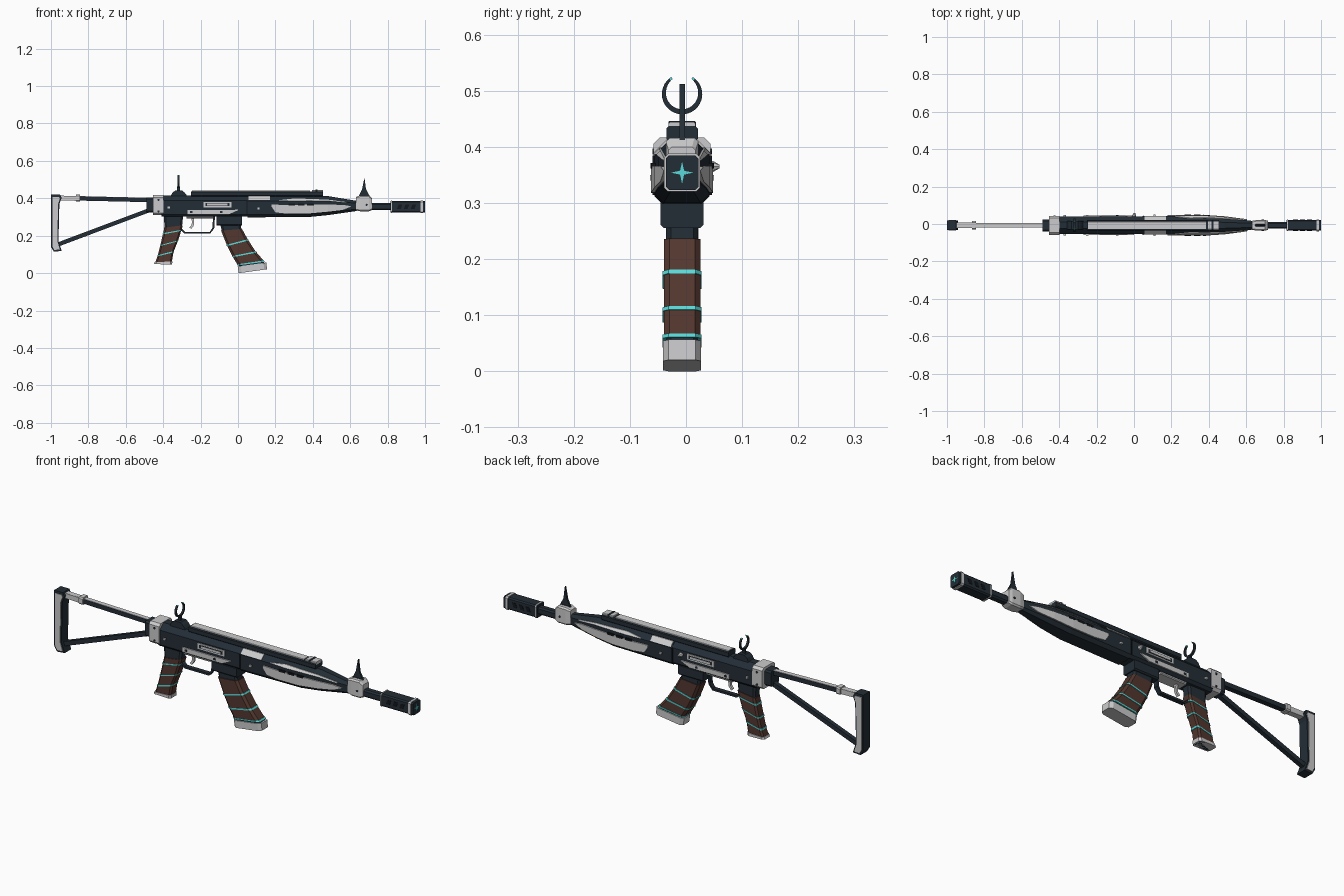
import bpy, bmesh, math
from mathutils import Vector

cube = bpy.data.objects.get("Cube")
if cube:
    bpy.data.objects.remove(cube, do_unlink=True)

YC = -0.007  # centre plane of the body


def material(name, rgb):
    m = bpy.data.materials.new(name)
    m.use_nodes = True
    m.diffuse_color = (*rgb, 1)
    m.node_tree.nodes["Principled BSDF"].inputs["Base Color"].default_value = (*rgb, 1)
    return m


DARK = material("dark blue steel", (0.017, 0.027, 0.037))
LIGHT = material("pale metal", (0.6, 0.6, 0.61))
BROWN = material("brown wrap", (0.085, 0.038, 0.028))
CYAN = material("cyan glow", (0.1, 0.7, 0.7))
BLACK = material("black recess", (0.006, 0.008, 0.011))


def loft(name, rings, mat):
    """Skin a list of equal point rings and cap both ends."""
    bm = bmesh.new()
    rows = [[bm.verts.new((x, y + YC, z)) for x, y, z in r] for r in rings]
    n = len(rows[0])
    for a, b in zip(rows, rows[1:]):
        for i in range(n):
            j = (i + 1) % n
            bm.faces.new((a[i], a[j], b[j], b[i]))
    bm.faces.new(rows[0])
    bm.faces.new(rows[-1])
    bmesh.ops.recalc_face_normals(bm, faces=bm.faces)
    mesh = bpy.data.meshes.new(name)
    bm.to_mesh(mesh)
    bm.free()
    mesh.materials.append(mat)
    ob = bpy.data.objects.new(name, mesh)
    bpy.context.collection.objects.link(ob)
    return ob


def octagon(x, lo, hi, hw, ct, cb):
    half = [(hw - cb, lo), (hw, lo + cb), (hw, hi - ct), (hw - ct, hi)]
    return [(x, y, z) for y, z in half] + [(x, -y, z) for y, z in reversed(half)]


def body(name, stations, mat):
    return loft(name, [octagon(*s) for s in stations], mat)


def box(name, x0, x1, z0, z1, hw, mat, c=0.004):
    return body(name, [(x0, z0, z1, hw, c, c), (x1, z0, z1, hw, c, c)], mat)


def prism(name, pts, y0, y1, mat):
    """Extrude a side outline between two depths."""
    return loft(name, [[(x, y, z) for x, z in pts] for y in (y0, y1)], mat)


def sweep(name, path, t, hw, mat):
    """Rectangular bar following a path in the side plane."""
    pts = [Vector(p) for p in path]
    rings = []
    for i, p in enumerate(pts):
        d = (pts[min(i + 1, len(pts) - 1)] - pts[max(i - 1, 0)]).normalized()
        n = Vector((-d.y, d.x)) * t
        rings.append([(p.x + s * n.x, y, p.y + s * n.y)
                      for s, y in ((1, hw), (1, -hw), (-1, -hw), (-1, hw))])
    return loft(name, rings, mat)


def wrapped(name, stations, hw, parts):
    """Curved handle: each part is (start, end, swell, material)."""
    def ring(t, g):
        i = min(int(t), len(stations) - 2)
        r, f = [Vector(stations[i][k]).lerp(Vector(stations[i + 1][k]), t - i) for k in (0, 1)]
        d = (f - r).normalized() * g
        r, f, w = r - d, f + d, hw + g
        shape = [(0, .7), (.1, 1), (.9, 1), (1, .7)]
        half = [(r.lerp(f, u), w * v) for u, v in shape]
        return [(p.x, y, p.y) for p, y in half] + [(p.x, -y, p.y) for p, y in reversed(half)]
    for k, (a, b, g, mat) in enumerate(parts):
        ts = [a] + [t for t in range(len(stations)) if a < t < b] + [b]
        loft(f"{name}_section_{k + 1}", [ring(t, g) for t in ts], mat)


# Receiver and tapering handguard
RECEIVER = [(-0.41, .302, .415, .046, .028, .012), (0.05, .302, .415, .046, .028, .012)]
GUARD = [(0.05, .298, .416, .049, .03, .014), (0.38, .3, .416, .049, .03, .016),
         (0.48, .31, .412, .043, .027, .016), (0.635, .332, .386, .023, .012, .01)]
body("receiver", RECEIVER, DARK)
body("handguard", GUARD, DARK)


def skin(x, z):
    """Half width of the body surface at a point of its side."""
    st = RECEIVER + GUARD
    for a, b in zip(st, st[1:]):
        if a[0] <= x <= b[0] and b[0] > a[0]:
            u = (x - a[0]) / (b[0] - a[0])
            _, lo, hi, hw, ct, cb = [p + (q - p) * u for p, q in zip(a, b)]
            return hw - max(0, z - hi + ct, lo + cb - z)
    return 0.02


def panel(name, stations, mat, proud=0.006, sides=(-1, 1)):
    """Plate lying on the body side, from (x, bottom, top) stations."""
    for s in sides:
        rings = [[(x, s * (skin(x, z) + o), z) for z, o in
                  ((lo, proud), (hi, proud), (hi, -.006), (lo, -.006))]
                 for x, lo, hi in stations]
        loft(f"{'left' if s > 0 else 'right'}_{name}", rings, mat)


panel("receiver_lower_plate", [(-.27, .314, .338), (-.05, .314, .338), (.0, .336, .339)], LIGHT)
panel("port_frame", [(-.185, .352, .381), (-.035, .352, .381)], LIGHT, .004)
panel("port_slot", [(-.175, .358, .374), (-.045, .358, .374)], DARK, .0055)
panel("port_cover", [(-.165, .361, .371), (-.055, .361, .371)], LIGHT, .007)
panel("receiver_shoulder_plate", [(.055, .39, .411), (.17, .39, .411)], LIGHT, .005)
panel("receiver_seam", [(.045, .314, .385), (.052, .314, .385)], BLACK, .004)
panel("guard_lower_plate", [(.18, .355, .366), (.2, .325, .366), (.26, .318, .364),
                            (.38, .319, .366), (.48, .328, .366), (.56, .338, .365),
                            (.605, .356, .358)], LIGHT)
panel("guard_upper_plate", [(.22, .388, .39), (.3, .386, .399), (.38, .387, .397),
                            (.48, .386, .393), (.58, .376, .38)], LIGHT, .004)
for i in range(3):
    x = .27 + i * .05
    panel(f"vent_{i + 1}", [(x, .361, .371), (x + .035, .361, .371)], BLACK, .0075)
for i, (x, z) in enumerate([(-.25, .326), (-.09, .326), (-.37, .35), (.11, .345)]):
    panel(f"side_pin_{i + 1}", [(x - .006, z - .005, z + .005), (x + .006, z - .005, z + .005)],
          DARK if i < 2 else LIGHT, .008)

# Charging handle on the left side
loft("charging_handle", [[(x0 + r * math.cos(a), y, .365 + r * math.sin(a))
     for a in [k * math.tau / 8 for k in range(8)]]
     for x0, y, r in ((0, .04, .012), (0, .055, .01), (.003, .067, .003))], LIGHT)

# Top rail
box("top_rail", -.25, .455, .41, .437, .028, DARK)
box("rail_top_strip", -.245, .385, .43, .4405, .021, LIGHT, .002)
box("rail_end_block", .395, .455, .43, .444, .024, LIGHT, .003)
box("rail_end_groove", .415, .425, .43, .446, .0245, DARK, .002)

# Rear ring sight
prism("rear_sight_base", [(-.36, .41), (-.35, .43), (-.335, .442), (-.3, .442), (-.285, .43),
                          (-.27, .41)], -.022, .022, DARK)
box("rear_sight_stem", -.327, -.311, .435, .464, .005, DARK, .001)


def arc(name, a0, a1, steps, mat):
    rings = []
    for k in range(steps + 1):
        a = a0 + (a1 - a0) * k / steps
        w = .0045 * max(.2, math.cos(a / 2) ** .6)
        rings.append([(-.319 + dx, r * math.sin(a), .494 - r * math.cos(a))
                      for r, dx in ((.036, -.005), (.036, .005), (.036 - 2 * w, .005),
                                    (.036 - 2 * w, -.005))])
    loft(name, rings, mat)


arc("rear_sight_ring", -2.45, 2.45, 28, DARK)
for side, s in (("left", 1), ("right", -1)):
    arc(f"{side}_ring_tip", s * 2.45, s * 2.58, 2, CYAN)

# Gas block and front sight
body("gas_block", [(.632, .335, .408, .024, .006, .006), (.655, .33, .416, .029, .007, .007),
                   (.7, .33, .416, .029, .007, .007), (.717, .337, .4, .024, .006, .006)], LIGHT)
box("gas_block_slot", .65, .7, .41, .418, .006, DARK, .001)
prism("front_sight_blade", [(.645, .41), (.664, .45), (.676, .512), (.684, .45), (.705, .41)],
      -.005, .005, DARK)
for s in (-1, 1):
    prism("gas_block_pin", [(.688 + .006 * math.cos(k * math.pi / 4),
                             .365 + .006 * math.sin(k * math.pi / 4)) for k in range(8)],
          s * .028, s * .031, DARK)

# Barrel and muzzle brake
body("barrel", [(.62, .337, .374, .018, .007, .007), (.82, .337, .374, .018, .007, .007)], DARK)
box("muzzle_brake", .815, 1.0, .323, .385, .029, DARK, .006)
box("muzzle_front_collar", .975, .988, .32, .388, .032, LIGHT, .007)
box("muzzle_rear_collar", .818, .824, .321, .387, .031, LIGHT, .007)
for i in range(3):
    x = .85 + i * .037
    prism(f"muzzle_vent_{i + 1}", [(x, .343), (x + .02, .343), (x + .028, .366), (x + .008, .366)],
          -.0305, .0305, BLACK)
star = [(r * math.sin(k * math.pi / 4), .354 + r * math.cos(k * math.pi / 4))
        for k in range(8) for r in [.02 if k % 2 == 0 else .005]]
loft("muzzle_star", [[(x, y, z) for y, z in star] for x in (.996, 1.001)], CYAN)

# Rear block and folding stock
box("rear_block", -.455, -.398, .31, .417, .051, LIGHT, .012)
box("stock_hinge", -.49, -.45, .325, .404, .032, DARK, .008)
for s in (-1, 1):
    for z in (.33, .392):
        prism("rear_block_screw", [(-.425 + .006 * math.cos(k * math.pi / 3),
                                    z + .006 * math.sin(k * math.pi / 3)) for k in range(6)],
              s * .05, s * .053, DARK)
sweep("stock_upper_tube", [(-.95, .401), (-.47, .39)], .011, .013, DARK)
sweep("stock_tube_top", [(-.95, .411), (-.48, .4)], .003, .0115, LIGHT)
sweep("stock_rear_sleeve", [(-.955, .401), (-.86, .399)], .0125, .0145, LIGHT)
box("stock_clamp", -.867, -.845, .383, .419, .022, LIGHT, .006)
sweep("stock_lower_strut", [(-.965, .152), (-.47, .338)], .011, .011, DARK)
prism("butt_frame", [(-1, .42), (-.952, .42), (-.943, .402), (-.955, .37), (-.96, .17),
                     (-.942, .118), (-.985, .115), (-1, .14)], -.026, .026, DARK)
for side, s in (("left", 1), ("right", -1)):
    prism(f"{side}_butt_plate", [(-.993, .408), (-.958, .408), (-.952, .398), (-.962, .37),
                                 (-.966, .17), (-.952, .126), (-.982, .124), (-.993, .145)],
          s * .024, s * .029, LIGHT)

# Pistol grip
GRIP = [((-.4, .31), (-.29, .31)), ((-.395, .235), (-.296, .25)), ((-.415, .15), (-.32, .175)),
        ((-.43, .09), (-.345, .112)), ((-.446, .048), (-.356, .046))]
wrapped("pistol_grip", GRIP, .026,
        [(0, 4, -.003, DARK), (.9, 3.8, 0, BROWN), (3.75, 4, .003, LIGHT)]
        + [(t, t + w, .002, CYAN) for t, w in ((1.25, .08), (2, .09), (2.9, .12))])

# Magazine
MAG = [((-.112, .31), (.015, .31)), ((-.09, .225), (.022, .235)), ((-.06, .15), (.052, .18)),
       ((-.03, .09), (.095, .115)), ((.003, .035), (.148, .054))]
wrapped("magazine", MAG, .0325,
        [(0, 4, -.004, DARK), (.98, 3.8, 0, BROWN)]
        + [(t, t + .11, .002, CYAN) for t in (1.98, 2.98, 3.78)])
box("magazine_well", -.115, .022, .255, .308, .038, DARK, .006)
wrapped("magazine_foot", [((.0, .036), (.15, .056)), ((.006, 0), (.153, .02))], .032,
        [(0, 1, .002, LIGHT)])

# Trigger group
sweep("trigger_guard", [(-.305, .235), (-.285, .216), (-.15, .216), (-.132, .24), (-.128, .305)],
      .005, .011, DARK)
sweep("trigger", [(-.245, .305), (-.24, .275), (-.243, .255), (-.255, .24)], .006, .006, LIGHT)
box("belly_plate", -.275, -.13, .292, .308, .032, LIGHT, .004)
